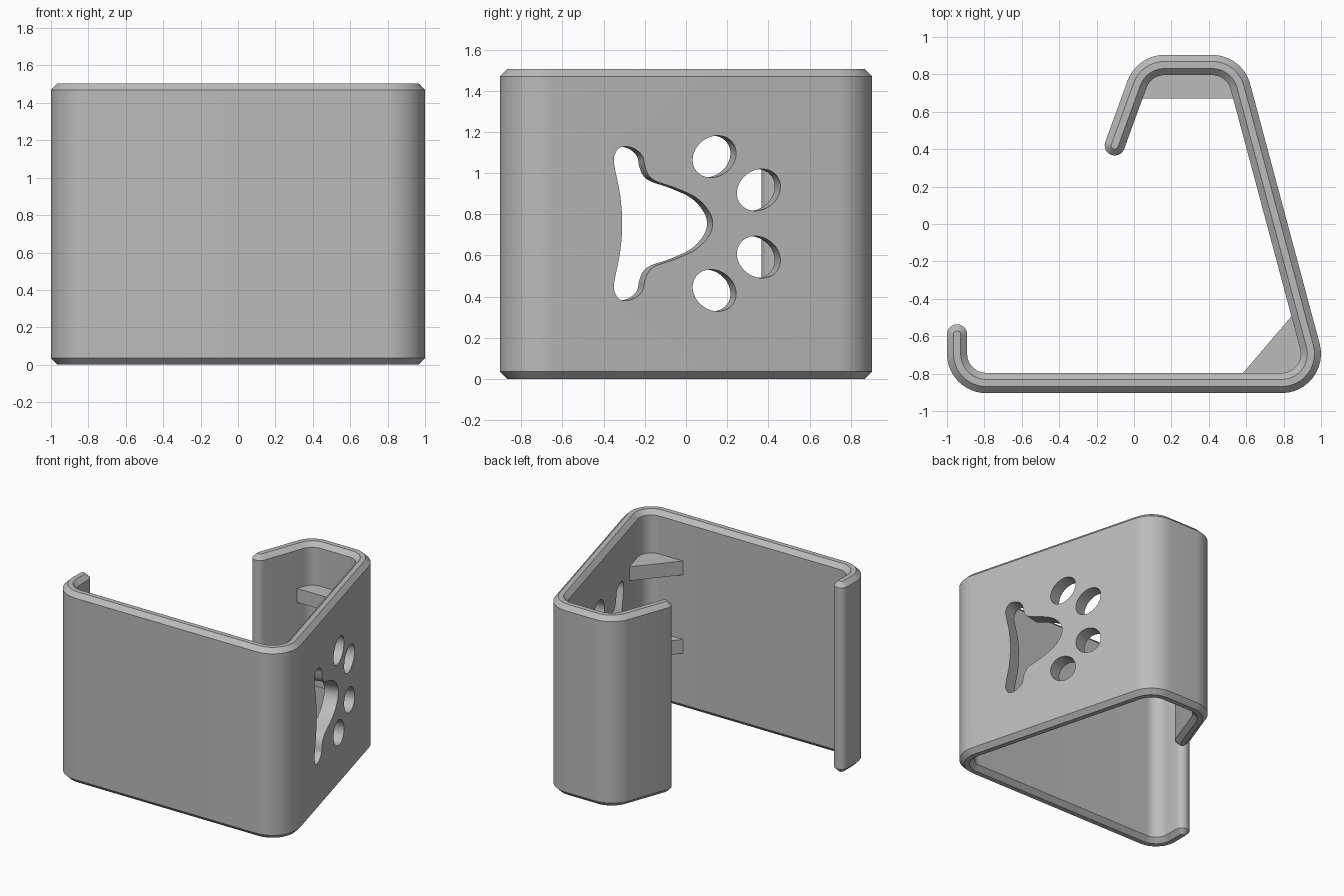
import bpy, bmesh, math
from mathutils import Vector

cube = bpy.data.objects.get("Cube")
if cube:
    bpy.data.objects.remove(cube)

HEIGHT, HALF, CHAMFER, RADIUS = 1.505, 0.054, 0.035, 0.156
MID_Z = 0.755
SLANT = math.radians(15)

grey = bpy.data.materials.new("plain grey")
grey.use_nodes = True
colour = (0.5, 0.5, 0.5, 1)
grey.diffuse_color = colour
grey.node_tree.nodes["Principled BSDF"].inputs["Base Color"].default_value = colour


def make_object(name, bm):
    bmesh.ops.recalc_face_normals(bm, faces=bm.faces)
    mesh = bpy.data.meshes.new(name)
    bm.to_mesh(mesh)
    bm.free()
    mesh.materials.append(grey)
    obj = bpy.data.objects.new(name, mesh)
    bpy.context.collection.objects.link(obj)
    return obj


def add_loft(bm, rings):
    """Skin a stack of closed rings and cap both ends."""
    rows = [[bm.verts.new(p) for p in ring] for ring in rings]
    n = len(rows[0])
    for a, b in zip(rows, rows[1:]):
        for i in range(n):
            j = (i + 1) % n
            bm.faces.new((a[i], a[j], b[j], b[i]))
    bm.faces.new(rows[0])
    bm.faces.new(rows[-1])


def fillet(prev, corner, nxt, steps=12):
    """Arc that rounds one left-turning corner of the path."""
    d1, d2 = (corner - prev).normalized(), (nxt - corner).normalized()
    turn = d1.angle(d2)
    start = corner - d1 * RADIUS * math.tan(turn / 2)
    centre = start + Vector((-d1.y, d1.x)) * RADIUS
    a0 = math.atan2(start.y - centre.y, start.x - centre.x)
    return [centre + RADIUS * Vector((math.cos(a0 + turn * i / steps),
                                      math.sin(a0 + turn * i / steps)))
            for i in range(steps + 1)]


def ribbon(path, half, steps=10):
    """Outline around an open path, with round ends."""
    def side(points):
        out = []
        for i, p in enumerate(points):
            d = points[min(i + 1, len(points) - 1)] - points[max(i - 1, 0)]
            if 0 < i < len(points) - 1:
                d = (points[i + 1] - p).normalized() + (p - points[i - 1]).normalized()
            d.normalize()
            out.append(p + Vector((d.y, -d.x)) * half)
        d = (points[-1] - points[-2]).normalized()
        n = Vector((d.y, -d.x))
        for k in range(1, steps):
            a = math.pi * k / steps
            out.append(points[-1] + half * (n * math.cos(a) + d * math.sin(a)))
        return out
    return side(path) + side(path[::-1])


# Bent wall: rounded path seen from above
corners = [Vector(p) for p in ((-0.946, -0.59), (-0.946, -0.85), (0.993, -0.85),
                               (0.538, 0.85), (0.0535, 0.85), (-0.103, 0.42))]
arcs = [fillet(*corners[i - 1:i + 2]) for i in range(1, 5)]
path = [corners[0]] + [p for arc in arcs for p in arc] + [corners[-1]]

rings = []
for half, z in ((HALF - CHAMFER, 0), (HALF, CHAMFER),
                (HALF, HEIGHT - CHAMFER), (HALF - CHAMFER, HEIGHT)):
    rings.append([(p.x, p.y, z) for p in ribbon(path, half)])
bm = bmesh.new()
add_loft(bm, rings)
wall = make_object("bent_wall", bm)


# Paw-shaped opening, cut square through the slanted wall
def smooth_loop(points, steps=5):
    out, n = [], len(points)
    for i in range(n):
        a, b, c, d = (Vector(points[(i + k) % n]) for k in (-1, 0, 1, 2))
        for s in range(steps):
            t = s / steps
            out.append(0.5 * (2 * b + (c - a) * t + (2 * a - 5 * b + 4 * c - d) * t * t
                              + (3 * b - a - 3 * c + d) * t ** 3))
    return out


def ellipse(cy, cz, a, b, tilt, steps=40):
    out = []
    for i in range(steps):
        u = math.tau * i / steps
        p, q = a * math.cos(u), b * math.sin(u)
        out.append(Vector((cy + p * math.cos(tilt) - q * math.sin(tilt),
                           cz + p * math.sin(tilt) + q * math.cos(tilt))))
    return out


half_pad = [(-0.32, 0.14), (-0.345, 0.265), (-0.35, 0.32), (-0.33, 0.362),
            (-0.295, 0.375), (-0.245, 0.36), (-0.21, 0.325), (-0.2, 0.28),
            (-0.182, 0.235), (-0.145, 0.205), (-0.05, 0.172), (0.05, 0.125),
            (0.11, 0.062)]
pad = [(-0.31, 0)] + half_pad + [(0.13, 0)] + [(y, -z) for y, z in half_pad[::-1]]
holes = [[p + Vector((0, MID_Z)) for p in smooth_loop(pad)]]
for sign in (1, -1):
    for cy, cz in ((0.138, 0.325), (0.353, 0.163)):
        holes.append(ellipse(cy, MID_Z + sign * cz, 0.112, 0.095, sign * math.radians(38)))

normal = Vector((math.cos(SLANT), math.sin(SLANT), 0))
bm = bmesh.new()
for hole in holes:
    face = [Vector((0.993 - math.tan(SLANT) * (p.x + 0.641), p.x, p.y)) for p in hole]
    add_loft(bm, [[v + normal * d for v in face] for d in (-0.2, 0.1)])
cutter = make_object("paw_cutter", bm)
cutter.hide_render = True
cutter.hide_set(True)

cut = wall.modifiers.new("paw_opening", 'BOOLEAN')
cut.operation = 'DIFFERENCE'
cut.solver = 'EXACT'
cut.object = cutter
bpy.context.view_layer.objects.active = wall
wall.select_set(True)
bpy.ops.object.modifier_apply(modifier=cut.name)
bpy.data.objects.remove(cutter)
bpy.ops.object.shade_smooth_by_angle(angle=math.radians(30))

# Support brackets in the front corner and the rear channel, at two levels
front = [Vector((0.862, -0.47)), Vector((0.563, -0.82))] + arcs[1]
rear = [Vector((-0.012, 0.67)), Vector((0.586, 0.67))] + arcs[2] + arcs[3]
for level, z in (("lower", 0.44), ("upper", 1.06)):
    for place, outline in (("front", front), ("rear", rear)):
        bm = bmesh.new()
        add_loft(bm, [[(p.x, p.y, h) for p in outline] for h in (z, z + 0.11)])
        make_object(f"{place}_bracket_{level}", bm)
